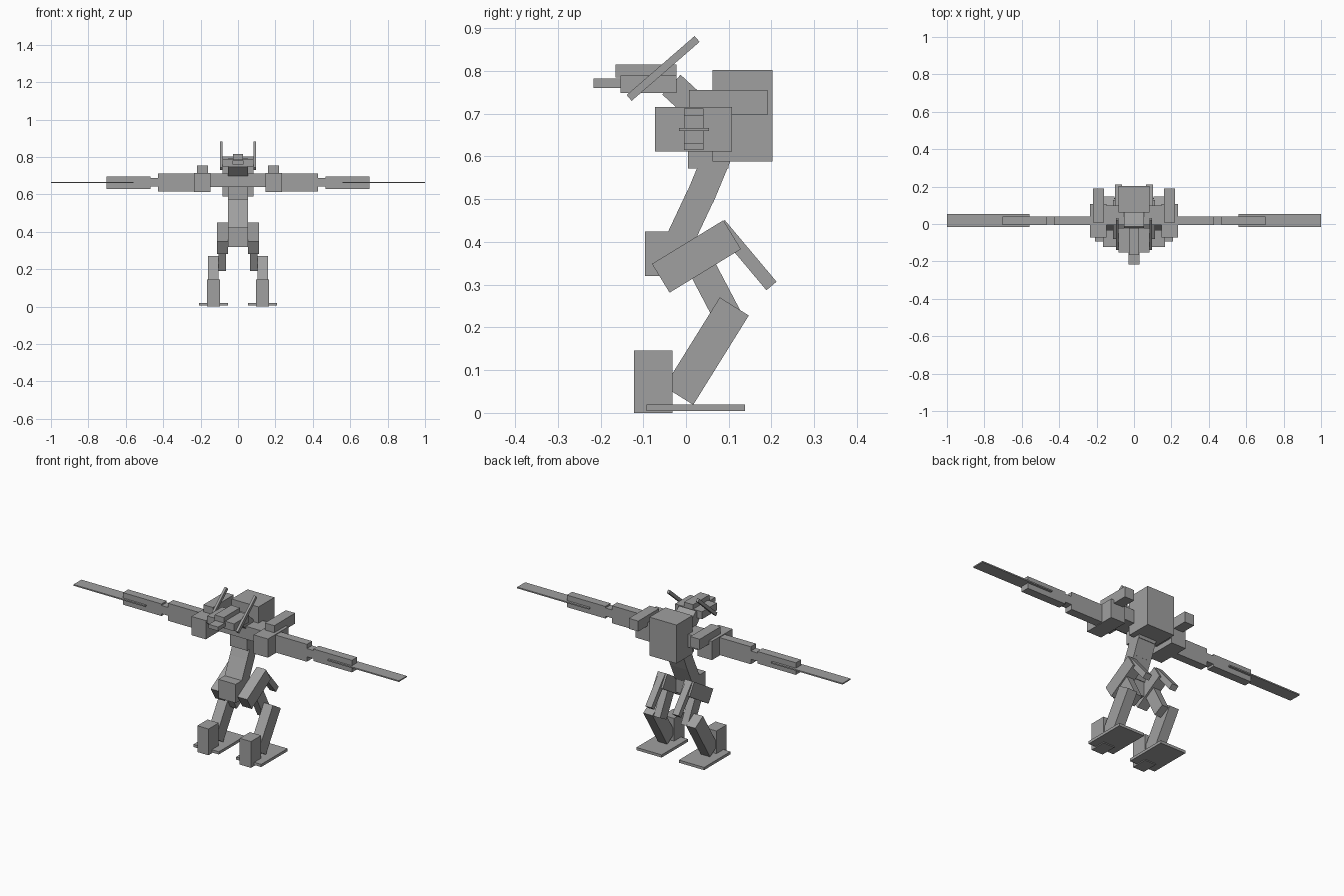
import bpy
from math import atan2, hypot
from mathutils import Matrix, Vector

if "Cube" in bpy.data.objects:
    bpy.data.objects.remove(bpy.data.objects["Cube"])

grey = bpy.data.materials.new("plain grey")
grey.diffuse_color = (0.35, 0.35, 0.35, 1)
grey.use_nodes = True
grey.node_tree.nodes["Principled BSDF"].inputs["Base Color"].default_value = grey.diffuse_color


def make_box(name, centre, size, tilt=0.0):
    """Box with a tilt about the x axis."""
    bpy.ops.mesh.primitive_cube_add(size=1)
    ob = bpy.context.object
    ob.name = name
    ob.data.transform(Matrix.Translation(centre) @ Matrix.Rotation(tilt, 4, 'X')
                      @ Matrix.Diagonal(Vector((*size, 1))))
    ob.data.materials.append(grey)
    return ob


def block(name, x, y, z):
    """Upright box from its x, y and z ranges."""
    return make_box(name, [(a + b) / 2 for a, b in (x, y, z)],
                    [b - a for a, b in (x, y, z)])


def beam(name, x, start, end, thick):
    """Tilted box running between two (y, z) points."""
    dy, dz = end[0] - start[0], end[1] - start[1]
    centre = ((x[0] + x[1]) / 2, (start[0] + end[0]) / 2, (start[1] + end[1]) / 2)
    return make_box(name, centre, (x[1] - x[0], hypot(dy, dz), thick), atan2(dz, dy))


MID = (-0.053, 0.053)

# Head and neck
block("head", (-0.083, 0.083), (-0.153, -0.022), (0.749, 0.79))
block("head_crest", (-0.028, 0.028), (-0.165, -0.022), (0.785, 0.815))
block("muzzle", (-0.029, 0.029), (-0.216, -0.15), (0.76, 0.782))
beam("neck", MID, (-0.034, 0.768), (0.043, 0.697), 0.063)

# Torso, spine and pelvis
block("chest", (-0.15, 0.15), (-0.005, 0.10), (0.64, 0.712))
block("lower_chest", MID, (0.005, 0.10), (0.572, 0.70))
block("backpack", (-0.083, 0.083), (0.062, 0.202), (0.588, 0.802))
beam("upper_spine", MID, (0.077, 0.61), (0.033, 0.504), 0.066)
beam("lower_spine", MID, (0.034, 0.508), (-0.012, 0.41), 0.066)
block("pelvis", MID, (-0.096, 0.012), (0.32, 0.424))

for side, s in (("left", 1), ("right", -1)):
    def span(a, b):
        return (a, b) if s > 0 else (-b, -a)

    # Antenna
    beam("antenna_" + side, span(0.083, 0.096), (-0.133, 0.737), (0.026, 0.875), 0.018)

    # Arm with blade
    block("shoulder_" + side, span(0.147, 0.235), (-0.073, 0.108), (0.612, 0.716))
    block("shoulder_pod_" + side, span(0.16, 0.218), (0.007, 0.191), (0.697, 0.755))
    block("upper_arm_" + side, span(0.20, 0.427), (-0.005, 0.041), (0.615, 0.712))
    block("elbow_" + side, span(0.42, 0.475), (-0.004, 0.040), (0.642, 0.688))
    block("forearm_" + side, span(0.467, 0.704), (-0.005, 0.041), (0.63, 0.697))
    block("blade_" + side, span(0.56, 1.0), (-0.016, 0.054), (0.66, 0.667))

    # Leg
    beam("thigh_" + side, span(0.053, 0.112), (-0.059, 0.315), (0.108, 0.417), 0.079)
    beam("knee_fin_" + side, span(0.064, 0.102), (0.079, 0.441), (0.2, 0.297), 0.031)
    beam("middle_leg_" + side, span(0.064, 0.104), (0.035, 0.345), (0.108, 0.206), 0.065)
    beam("lower_leg_" + side, span(0.103, 0.16), (0.113, 0.249), (-0.017, 0.04), 0.08)
    block("foot_" + side, span(0.053, 0.208), (-0.093, 0.138), (0.005, 0.02))
    block("toe_" + side, span(0.096, 0.165), (-0.122, -0.032), (0.0, 0.146))
